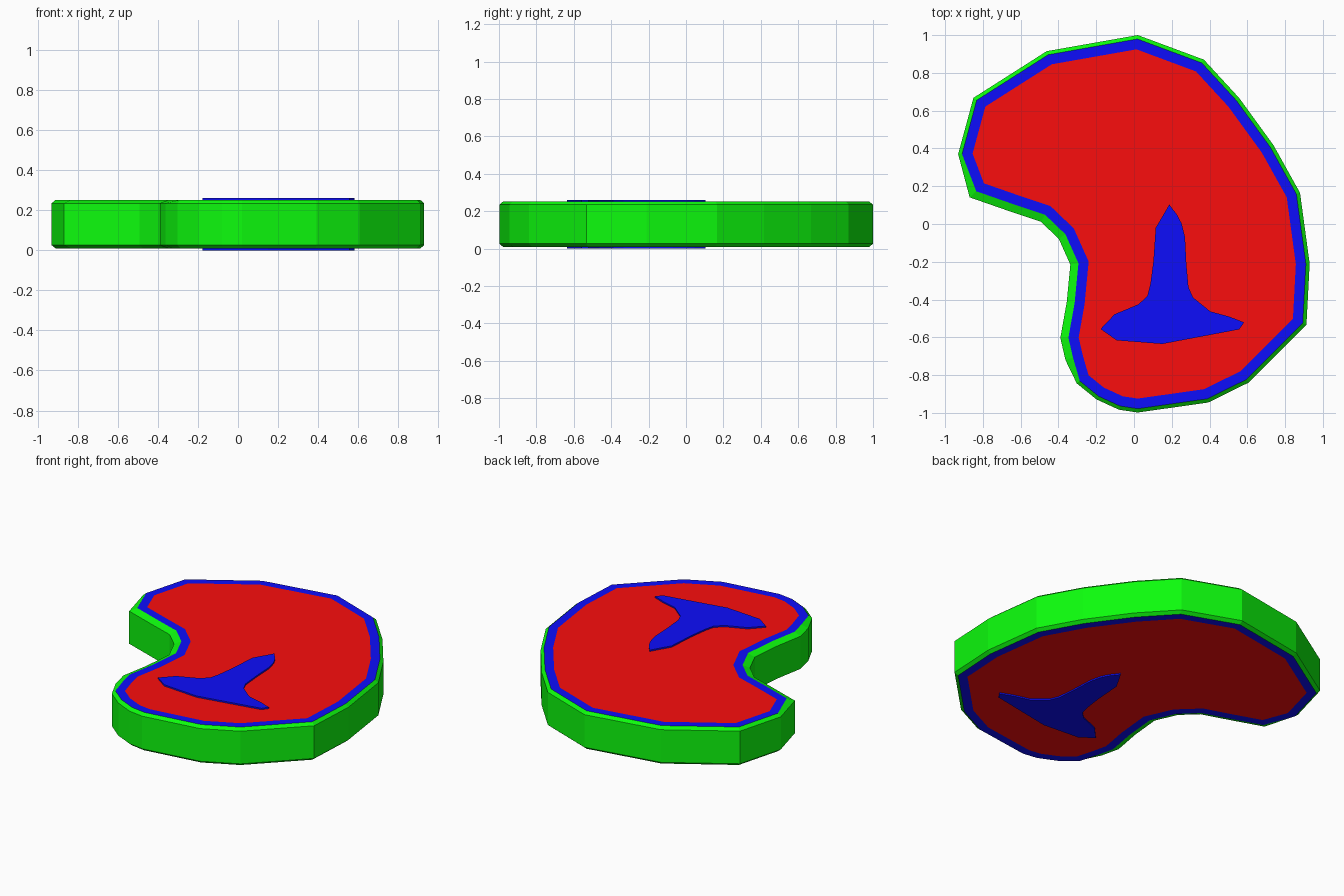
import bpy, bmesh
from mathutils import Vector

if "Cube" in bpy.data.objects:
    bpy.data.objects.remove(bpy.data.objects["Cube"])

THICK = 0.261           # full height, bone to bone
EDGE, FACE = 0.026, 0.009   # heights of the chamfer edge and of the flat face

OUTLINE = [(0.02, 1.0), (0.37, 0.87), (0.557, 0.667), (0.738, 0.418), (0.879, 0.165),
           (0.93, -0.21), (0.913, -0.533), (0.606, -0.84), (0.393, -0.945), (0.02, -0.998),
           (-0.08, -0.983), (-0.198, -0.929), (-0.303, -0.844), (-0.363, -0.72),
           (-0.39, -0.603), (-0.356, -0.413), (-0.337, -0.215), (-0.398, -0.079),
           (-0.493, 0.012), (-0.652, 0.065), (-0.87, 0.141), (-0.931, 0.37),
           (-0.85, 0.668), (-0.462, 0.915)]

BONE = [(0.187, 0.103), (0.23, 0.046), (0.252, 0.003), (0.27, -0.069), (0.277, -0.21),
        (0.288, -0.333), (0.312, -0.388), (0.404, -0.463), (0.504, -0.49), (0.583, -0.521),
        (0.557, -0.558), (0.15, -0.635), (-0.092, -0.616), (-0.177, -0.556), (-0.103, -0.478),
        (0.024, -0.425), (0.071, -0.381), (0.087, -0.317), (0.103, -0.196), (0.115, -0.02)]


def material(name, rgb):
    m = bpy.data.materials.new(name)
    m.diffuse_color = (*rgb, 1)
    m.use_nodes = True
    m.node_tree.nodes["Principled BSDF"].inputs["Base Color"].default_value = m.diffuse_color
    return m


def inset(points, distance):
    """Move a clockwise outline inwards; distance(p) gives the amount at each point."""
    out, n = [], len(points)
    for i in range(n):
        a, p, b = (Vector(points[(i + k) % n]) for k in (-1, 0, 1))
        d1, d2 = (p - a).normalized(), (b - p).normalized()
        n1, n2 = Vector((d1.y, -d1.x)), Vector((d2.y, -d2.x))
        out.append(p + (n1 + n2) * distance(p) / (1 + n1.dot(n2)))
    return out


def build(name, loops, mat, bridges, caps=()):
    """Mesh from stacked (outline, z) loops, joined by bridges and closed by caps."""
    bm = bmesh.new()
    rings = [[bm.verts.new((p[0], p[1], z)) for p in pts] for pts, z in loops]
    for i, j in bridges:
        lo, hi = rings[i], rings[j]
        n = len(lo)
        for k in range(n):
            m = (k + 1) % n
            bm.faces.new((lo[m], lo[k], hi[k], hi[m]))
    for i, up in caps:
        bm.faces.new(rings[i][::-1] if up else rings[i])
    bmesh.ops.triangulate(bm, faces=[f for f in bm.faces if len(f.verts) > 4])
    mesh = bpy.data.meshes.new(name)
    bm.to_mesh(mesh)
    bm.free()
    mesh.materials.append(mat)
    obj = bpy.data.objects.new(name, mesh)
    bpy.context.collection.objects.link(obj)
    return obj


green = material("green", (0.004, 0.97, 0.004))
blue = material("blue", (0.004, 0.004, 0.97))
red = material("red", (0.97, 0.004, 0.004))

# The chamfer is wider along the hollow side
fat_line = inset(OUTLINE, lambda p: 0.042 if p.x < -0.3 and -0.8 < p.y < 0.16 else 0.02)
meat_line = inset(fat_line, lambda p: 0.053)
low, high = FACE, THICK - FACE

# Rind: side wall with chamfers above and below
build("rind", [(fat_line, low), (OUTLINE, EDGE), (OUTLINE, THICK - EDGE), (fat_line, high)],
      green, [(0, 1), (1, 2), (2, 3)])

# Fat band on both faces
build("fat_band", [(meat_line, low), (fat_line, low), (fat_line, high), (meat_line, high)],
      blue, [(0, 1), (2, 3)])

# Meat on both faces
build("meat", [(meat_line, low), (meat_line, high)], red, [], [(0, False), (1, True)])

# Bone, standing slightly proud of both faces
build("bone", [(BONE, 0), (BONE, THICK)], blue, [(0, 1)], [(0, False), (1, True)])
